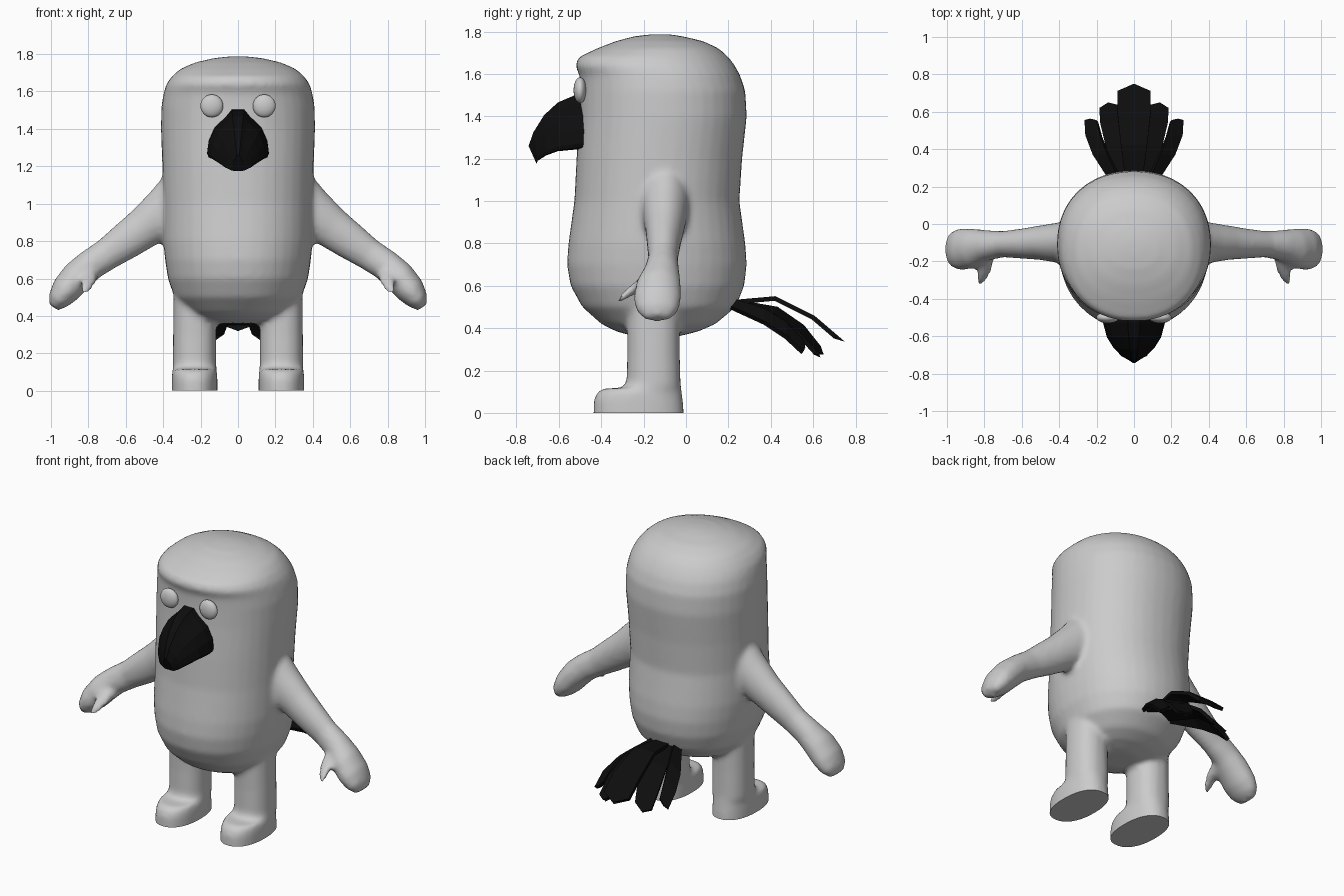
import bpy, bmesh, math
from mathutils import Vector

if "Cube" in bpy.data.objects:
    bpy.data.objects.remove(bpy.data.objects["Cube"])


def material(name, rgb):
    m = bpy.data.materials.new(name)
    m.diffuse_color = (*rgb, 1)
    m.use_nodes = True
    m.node_tree.nodes["Principled BSDF"].inputs["Base Color"].default_value = m.diffuse_color
    return m


GREY = material("plumage grey", (0.6, 0.6, 0.6))
BLACK = material("beak black", (0.004, 0.004, 0.004))


def finish(bm, name, mat, angle=None):
    bmesh.ops.recalc_face_normals(bm, faces=bm.faces)
    me = bpy.data.meshes.new(name)
    bm.to_mesh(me)
    bm.free()
    ob = bpy.data.objects.new(name, me)
    bpy.context.collection.objects.link(ob)
    me.materials.append(mat)
    if angle:
        smooth(ob, angle)
    return ob


def smooth(ob, angle):
    bpy.ops.object.select_all(action='DESELECT')
    ob.select_set(True)
    bpy.context.view_layer.objects.active = ob
    bpy.ops.object.shade_smooth_by_angle(angle=math.radians(angle))


def skin(bm, rings):
    """Join equal point rings into a closed tube with capped ends."""
    loops = [[bm.verts.new(p) for p in r] for r in rings]
    n = len(loops[0])
    for a, b in zip(loops, loops[1:]):
        for i in range(n):
            bm.faces.new((a[i], a[(i + 1) % n], b[(i + 1) % n], b[i]))
    ends = [bm.faces.new(loops[0]), bm.faces.new(loops[-1])]
    bmesh.ops.recalc_face_normals(bm, faces=list({f for l in loops for v in l for f in v.link_faces}))
    return ends


def oval(c, u, v, power=2.0, n=40):
    pts = []
    for i in range(n):
        t = 2 * math.pi * i / n
        ct, st = math.cos(t), math.sin(t)
        a = math.copysign(abs(ct) ** (2 / power), ct)
        b = math.copysign(abs(st) ** (2 / power), st)
        pts.append(Vector(c) + Vector(u) * a + Vector(v) * b)
    return pts


def upright(z, x0, x1, y0, y1, power=2.2):
    return oval(((x0 + x1) / 2, (y0 + y1) / 2, z), ((x1 - x0) / 2, 0, 0),
                (0, (y1 - y0) / 2, 0), power)


def limb(path, side):
    """Tube along a path of (x, y, z, radius in the xz plane, radius in y)."""
    rings = []
    for i, (x, y, z, rn, ry) in enumerate(path):
        a, b = path[max(i - 1, 0)], path[min(i + 1, len(path) - 1)]
        d = Vector((b[0] - a[0], 0, b[2] - a[2])).normalized()
        rings.append(oval((x * side, y, z), (-d.z * rn * side, 0, d.x * rn), (0, ry, 0)))
    return rings


# Torso and head: height, half width, front, back
TORSO = [
    (0.36, 0.12, -0.24, -0.04), (0.385, 0.21, -0.33, 0.06), (0.42, 0.27, -0.40, 0.14),
    (0.50, 0.34, -0.49, 0.235), (0.60, 0.375, -0.545, 0.275), (0.70, 0.39, -0.562, 0.287),
    (0.80, 0.40, -0.555, 0.28), (1.00, 0.40, -0.527, 0.252), (1.20, 0.405, -0.517, 0.265),
    (1.40, 0.412, -0.503, 0.287), (1.52, 0.41, -0.50, 0.28), (1.595, 0.397, -0.502, 0.255),
    (1.64, 0.383, -0.525, 0.23), (1.68, 0.355, -0.505, 0.20), (1.72, 0.31, -0.42, 0.155),
    (1.755, 0.23, -0.33, 0.08), (1.778, 0.13, -0.24, -0.02), (1.787, 0.05, -0.16, -0.08)]
# Leg with foot: height, half width, front, back (runs below ground, cut later)
LEG = [
    (-0.10, 0.122, -0.437, -0.01), (0.0, 0.122, -0.437, -0.01), (0.06, 0.122, -0.435, -0.015),
    (0.095, 0.12, -0.42, -0.02), (0.115, 0.118, -0.39, -0.022), (0.118, 0.117, -0.30, -0.024),
    (0.15, 0.116, -0.28, -0.026), (0.30, 0.115, -0.277, -0.03), (0.55, 0.112, -0.28, -0.03)]
ARM = [
    (0.27, -0.10, 1.02, 0.19, 0.13), (0.40, -0.10, 0.945, 0.135, 0.108),
    (0.50, -0.10, 0.872, 0.112, 0.092), (0.60, -0.105, 0.80, 0.10, 0.08),
    (0.70, -0.108, 0.73, 0.086, 0.07), (0.79, -0.115, 0.672, 0.083, 0.082),
    (0.86, -0.13, 0.61, 0.086, 0.105), (0.92, -0.135, 0.54, 0.08, 0.112),
    (0.96, -0.135, 0.485, 0.06, 0.10), (0.985, -0.135, 0.445, 0.028, 0.06)]

bm = bmesh.new()
skin(bm, [upright(z, -w, w, f, b, 2.15) for z, w, f, b in TORSO])
for s in (-1, 1):
    skin(bm, [upright(z, s * 0.232 - w, s * 0.232 + w, f, b, 2.3) for z, w, f, b in LEG])
    skin(bm, limb(ARM, s))
    # Thumb
    thumb = [(0.79, -0.14, 0.63, 0.05), (0.795, -0.23, 0.60, 0.045),
             (0.81, -0.28, 0.565, 0.038), (0.82, -0.315, 0.54, 0.022)]
    skin(bm, [oval((s * x, y, z), (r * 0.9, 0, 0), (0, r * 0.5, r)) for x, y, z, r in thumb])
body = finish(bm, "body", GREY)

# Fuse the parts and soften the joints
re = body.modifiers.new("fuse", 'REMESH')
re.mode = 'VOXEL'
re.voxel_size = 0.016
sm = body.modifiers.new("soften", 'SMOOTH')
sm.factor = 0.5
sm.iterations = 6
bpy.context.view_layer.objects.active = body
body.select_set(True)
bpy.ops.object.convert(target='MESH')

# Flat soles
bm = bmesh.new()
bm.from_mesh(body.data)
bmesh.ops.bisect_plane(bm, geom=bm.verts[:] + bm.edges[:] + bm.faces[:], dist=1e-5,
                       plane_co=(0, 0, 0), plane_no=(0, 0, 1), clear_inner=True)
bmesh.ops.holes_fill(bm, edges=[e for e in bm.edges if e.is_boundary], sides=0)
bmesh.ops.recalc_face_normals(bm, faces=bm.faces)
bm.to_mesh(body.data)
bm.free()
smooth(body, 50)

# Eyes
for s, side in ((-1, "right"), (1, "left")):
    bm = bmesh.new()
    bmesh.ops.create_uvsphere(bm, u_segments=24, v_segments=16, radius=0.061)
    eye = finish(bm, side + "_eye", GREY, 60)
    eye.scale = (1, 0.5, 1)
    eye.location = (s * 0.14, -0.50, 1.523)

# Beak: half cross-section as (width share, height share), swept forward
HALF = [(0.2, 1), (0.38, 0.86), (0.76, 0.62), (0.95, 0.34), (1, 0.1), (0.95, 0.02), (0.4, 0)]
SECTION = HALF + [(-u, v) for u, v in reversed(HALF)]
bm = bmesh.new()
skin(bm, [[(u * w, y + (1 - v) * lean, lo + v * (hi - lo)) for u, v in SECTION]
          for y, w, lo, hi, lean in (
              (-0.46, 0.165, 1.25, 1.51, 0), (-0.53, 0.165, 1.242, 1.497, 0),
              (-0.605, 0.145, 1.235, 1.465, 0), (-0.67, 0.11, 1.215, 1.405, 0.01),
              (-0.72, 0.07, 1.19, 1.325, 0.02), (-0.743, 0.035, 1.175, 1.26, 0.038))])
finish(bm, "beak", BLACK)


# Tail feathers: bent strips with pointed ends
def feather(name, path, widths, across, tip, thick=0.022):
    a = Vector(across).normalized()
    pts = [Vector(p) for p in path]
    rings = []
    for i, (p, w) in enumerate(zip(pts, widths)):
        d = pts[min(i + 1, len(pts) - 1)] - pts[max(i - 1, 0)]
        t = a.cross(d).normalized() * thick / 2
        fwd = d.normalized() * (tip if i == len(pts) - 1 else 0)
        rings.append([p - a * w + t, p + fwd + t, p + a * w + t,
                      p + a * w - t, p + fwd - t, p - a * w - t])
    bm = bmesh.new()
    skin(bm, rings)
    finish(bm, name, BLACK)


feather("centre_feather", [(0, 0.2, 0.52), (0, 0.42, 0.54), (0, 0.60, 0.45), (0, 0.705, 0.36)],
        (0.04, 0.07, 0.09, 0.088), (1, 0, 0), 0.05)
for s, side in ((-1, "right"), (1, "left")):
    feather(side + "_middle_feather",
            [(s * 0.04, 0.2, 0.52), (s * 0.085, 0.42, 0.475), (s * 0.11, 0.54, 0.39),
             (s * 0.13, 0.62, 0.295)],
            (0.04, 0.065, 0.07, 0.055), (1, -0.15 * s, -0.25 * s), 0.035)
    feather(side + "_outer_feather",
            [(s * 0.08, 0.2, 0.52), (s * 0.175, 0.37, 0.455), (s * 0.215, 0.47, 0.39),
             (s * 0.228, 0.55, 0.31)],
            (0.03, 0.05, 0.05, 0.04), (1, 0, -0.8 * s), 0.01)
